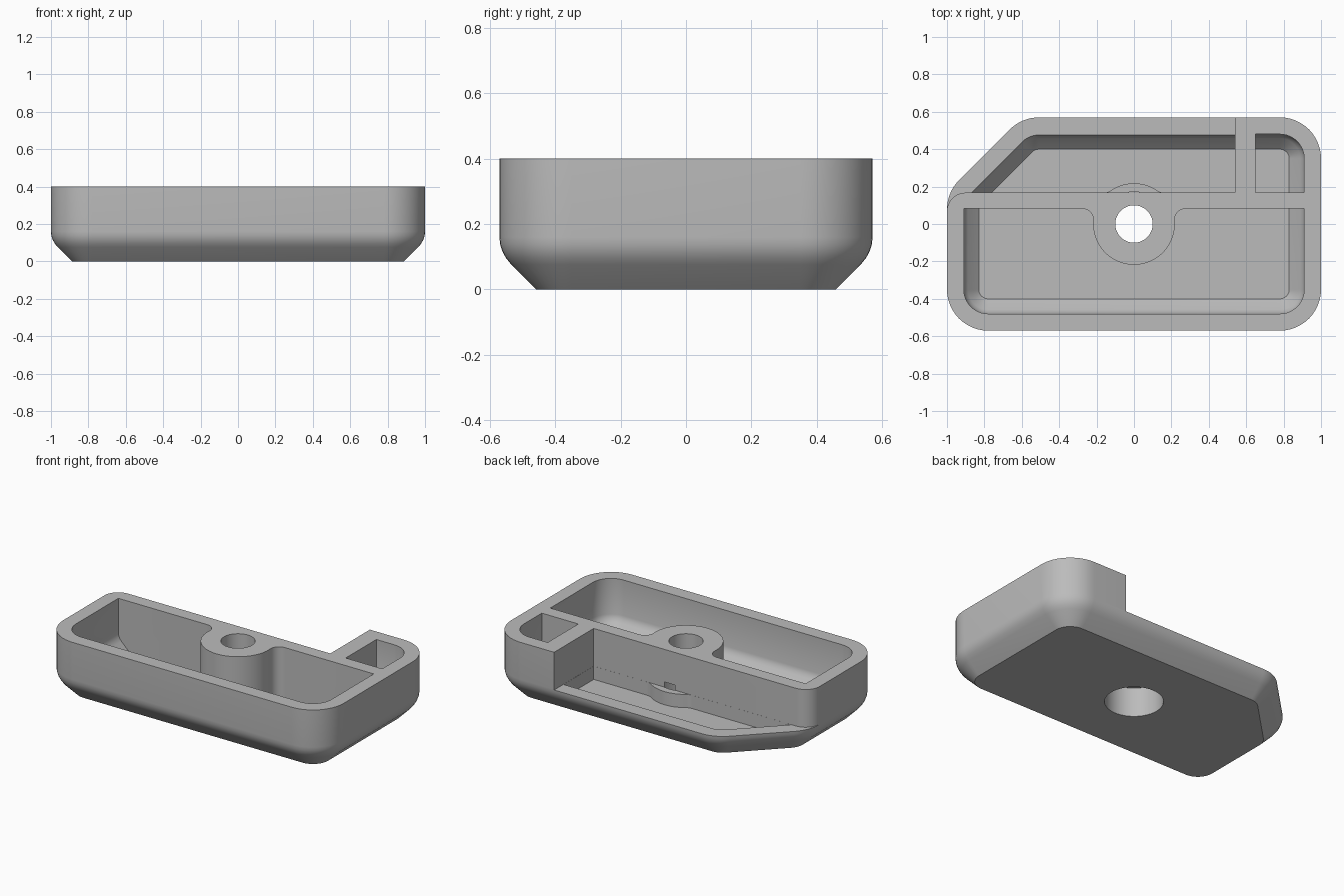
import bpy, math
from mathutils import Vector

if "Cube" in bpy.data.objects:
    bpy.data.objects.remove(bpy.data.objects["Cube"])

# One flat grey plastic
grey = bpy.data.materials.new("plain_grey")
grey.diffuse_color = (0.5, 0.5, 0.5, 1)
grey.use_nodes = True
grey.node_tree.nodes["Principled BSDF"].inputs["Base Color"].default_value = grey.diffuse_color


def loft(name, rings):
    """Solid from stacked rings of 3D points with equal counts."""
    n = len(rings[0])
    verts = [p for r in rings for p in r]
    faces = [list(range(n))[::-1], [len(verts) - n + i for i in range(n)]]
    for k in range(len(rings) - 1):
        for i in range(n):
            j = (i + 1) % n
            faces.append([k * n + i, k * n + j, (k + 1) * n + j, (k + 1) * n + i])
    me = bpy.data.meshes.new(name)
    me.from_pydata(verts, [], faces)
    me.materials.append(grey)
    ob = bpy.data.objects.new(name, me)
    bpy.context.collection.objects.link(ob)
    return ob


def prism(name, pts, z0, z1):
    return loft(name, [[(x, y, z) for x, y in pts] for z in (z0, z1)])


def arc(cx, cy, r, a0, a1, n=12):
    return [(cx + r * math.cos(a0 + (a1 - a0) * i / n),
             cy + r * math.sin(a0 + (a1 - a0) * i / n)) for i in range(n + 1)]


def outline(inset, z, radius=0.22, n=12):
    """Rounded outline of the tray, moved inward by inset."""
    poly = [Vector(p) for p in ((-1, -0.57), (1, -0.57), (1, 0.57), (-0.6, 0.57), (-1, 0.17))]
    r = radius - inset
    out = []
    for i, v in enumerate(poly):
        d0 = (v - poly[i - 1]).normalized()
        d1 = (poly[(i + 1) % len(poly)] - v).normalized()
        n0, n1 = Vector((-d0.y, d0.x)), Vector((-d1.y, d1.x))
        c = v + (n0 + n1) * (radius / (1 + n0.dot(n1)))
        a0 = math.atan2(-n0.y, -n0.x)
        turn = math.acos(max(-1, min(1, d0.dot(d1))))
        out += [(x, y, z) for x, y in arc(c.x, c.y, r, a0, a0 + turn, n)]
    return out


def boolean(ob, cutter, op='DIFFERENCE'):
    m = ob.modifiers.new("bool", 'BOOLEAN')
    m.operation, m.solver, m.object = op, 'EXACT', cutter
    bpy.context.view_layer.objects.active = ob
    bpy.ops.object.modifier_apply(modifier=m.name)
    bpy.data.objects.remove(cutter, do_unlink=True)


# Outer tray with chamfered, softly blended bottom edge
tray = loft("tray", [outline(i, z) for i, z in (
    (0.112, 0), (0.036, 0.076), (0.02, 0.096), (0.009, 0.116), (0.002, 0.138), (0, 0.16), (0, 0.4))])

# Inner hollow following the shell
hollow = loft("hollow", [outline(i, z) for i, z in (
    (0.17, 0.072), (0.112, 0.128), (0.098, 0.146), (0.09, 0.17), (0.09, 0.6))])

# Ribs left standing: divider wall, short wall and round boss with fillets
R, F, YF, YB = 0.218, 0.06, 0.082, 0.168
xf = math.sqrt((R + F) ** 2 - (YF - F) ** 2)
xb = math.sqrt((R + F) ** 2 - (YB + F) ** 2)
af, ab = math.atan2(YF - F, xf), math.atan2(YB + F, xb)
pi = math.pi
ribs = [(-1.3, YF)]
ribs += arc(-xf, YF - F, F, pi / 2, -af, 8)
ribs += arc(0, 0, R, pi - af, 2 * pi + af, 40)[1:-1]
ribs += arc(xf, YF - F, F, pi + af, pi / 2, 8)
ribs += [(1.3, YF), (1.3, YB), (0.65, YB), (0.65, 0.8), (0.54, 0.8), (0.54, YB)]
ribs += arc(xb, YB + F, F, -pi / 2, ab - pi, 8)
ribs += arc(0, 0, R, ab, pi - ab, 12)[1:-1]
ribs += arc(-xb, YB + F, F, -ab, -pi / 2, 8)
ribs += [(-1.3, YB)]
boolean(hollow, prism("ribs", ribs, -0.2, 0.9))
boolean(tray, hollow)

# Lowered back-left bay, leaving a rounded corner on the divider
bay = [(0.541, 0.9), (-1.3, 0.9), (-1.3, 0.067)]
bay += arc(-0.9, 0.067, 0.1005, pi, pi / 2)
bay += [(0.541, 0.1675)]
boolean(tray, prism("bay", bay, 0.157, 0.9))

# Screw hole through the boss and wide counterbore from below
boolean(tray, prism("screw_hole", arc(0, 0, 0.1, 0, 2 * pi, 48)[:-1], -0.2, 0.9))
boolean(tray, prism("counterbore", arc(0, 0, 0.172, 0, 2 * pi, 48)[:-1], -0.2, 0.19))

# Smooth shading with crisp edges
bpy.ops.object.select_all(action='DESELECT')
tray.select_set(True)
bpy.context.view_layer.objects.active = tray
bpy.ops.object.shade_smooth_by_angle(angle=math.radians(30))
